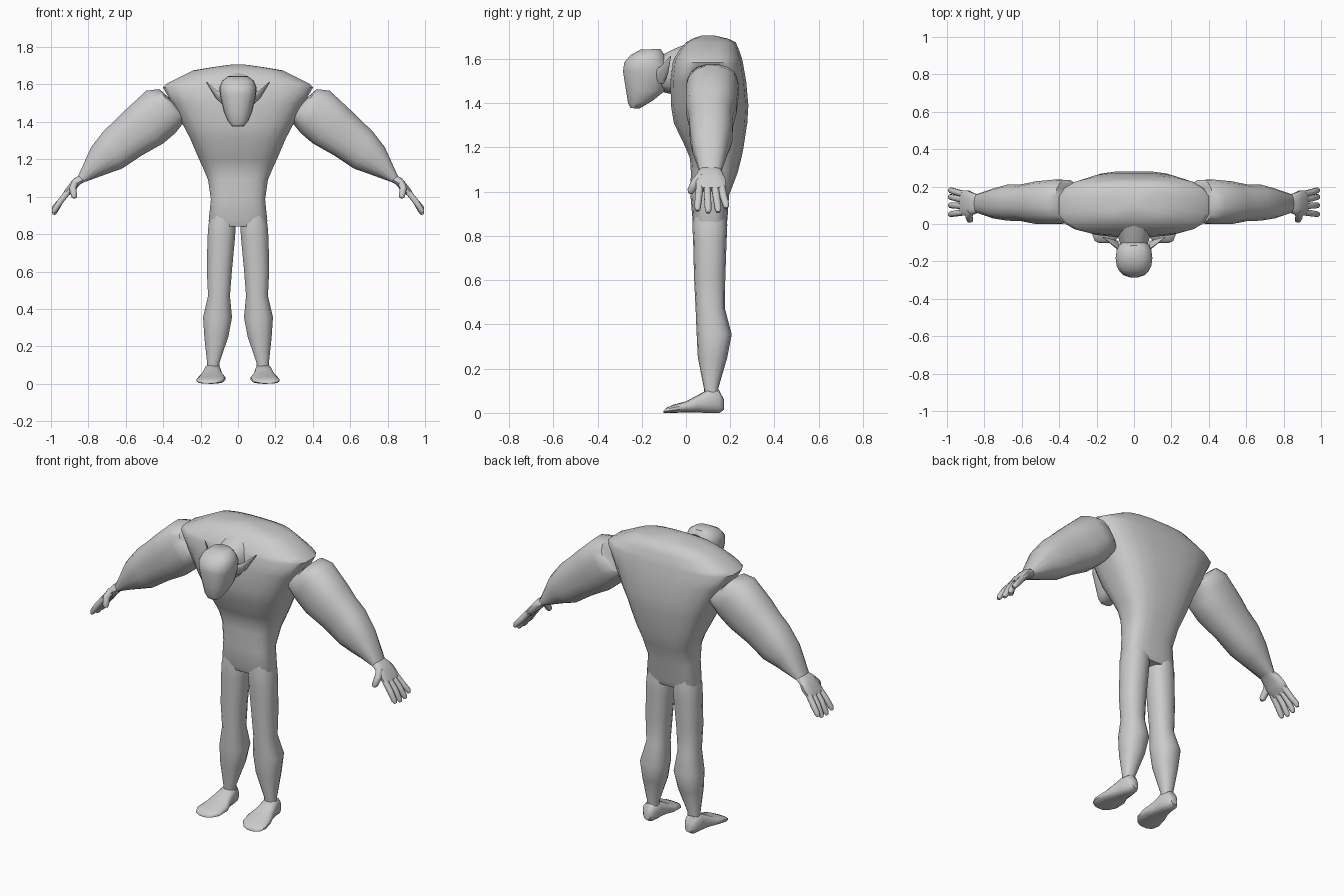
import bpy, bmesh, math
from mathutils import Vector as V

skin = bpy.data.materials.new("grey_skin")
skin.diffuse_color = (0.6, 0.6, 0.6, 1)


def loft(name, rings, n=16, power=2.4, mirror=False):
    """Skin rounded rings; each ring is two opposite points and a half-depth vector."""
    bm = bmesh.new()
    loops = []
    for p, q, w in rings:
        p, q, w = V(p), V(q), V(w)
        mid, u = (p + q) / 2, (q - p) / 2
        loop = []
        for i in range(n):
            a = 2 * math.pi * (i + 0.5) / n
            c, s = math.cos(a), math.sin(a)
            # normalise so the flat sides reach the full size
            k = max(abs(math.cos(math.pi / n)), 0.01) ** (2 / power)
            cu = math.copysign(abs(c) ** (2 / power), c) / k
            sv = math.copysign(abs(s) ** (2 / power), s) / k
            loop.append(bm.verts.new(mid + u * cu + w * sv))
        loops.append(loop)
    for a, b in zip(loops, loops[1:]):
        for i in range(n):
            j = (i + 1) % n
            bm.faces.new((a[i], a[j], b[j], b[i]))
    bm.faces.new(loops[0][::-1])
    bm.faces.new(loops[-1])
    bmesh.ops.recalc_face_normals(bm, faces=bm.faces)
    me = bpy.data.meshes.new(name)
    bm.to_mesh(me)
    bm.free()
    me.materials.append(skin)
    ob = bpy.data.objects.new(name, me)
    bpy.context.collection.objects.link(ob)
    if mirror:
        ob.modifiers.new("mirror", 'MIRROR').use_mirror_merge = False
    bpy.ops.object.select_all(action='DESELECT')
    ob.select_set(True)
    bpy.context.view_layer.objects.active = ob
    bpy.ops.object.shade_smooth_by_angle(angle=math.radians(50))
    return ob


def flat_ring(x0, x1, z, y0, y1):
    """Horizontal ring."""
    y = (y0 + y1) / 2
    return (x0, y, z), (x1, y, z), (0, (y1 - y0) / 2, 0)


def limb_ring(xa, za, xb, zb, y0, y1):
    """Ring across an arm, from its upper edge to its lower edge."""
    y = (y0 + y1) / 2
    return (xa, y, za), (xb, y, zb), (0, (y1 - y0) / 2, 0)


def side_ring(y, x0, x1, z0, z1):
    """Upright ring facing the front."""
    z = (z0 + z1) / 2
    return (x0, y, z), (x1, y, z), (0, 0, (z1 - z0) / 2)


# Torso: narrow waist widening to the hunched shoulders
torso = [(.84, .145, .04, .175), (.87, .157, .03, .187), (.985, .145, .02, .195),
         (1.09, .16, .022, .235), (1.15, .185, .018, .25), (1.2, .208, -.002, .26),
         (1.31, .255, -.055, .277), (1.39, .297, -.068, .282), (1.5, .352, -.07, .272),
         (1.585, .402, -.06, .257), (1.605, .38, -.052, .252), (1.64, .31, -.03, .24),
         (1.675, .24, .0, .225), (1.692, .14, .03, .19), (1.706, .04, .07, .13)]
loft("torso", [flat_ring(-h, h, z, a, b) for z, h, a, b in torso], 20, 2.9)

# Legs
legs = [(.02, .14, .93, .04, .175), (.012, .158, .85, .03, .185), (.016, .163, .78, .034, .182),
        (.032, .167, .61, .038, .176), (.043, .16, .47, .045, .175), (.032, .187, .355, .05, .205),
        (.052, .18, .25, .055, .185), (.1, .165, .11, .082, .145), (.1, .168, .05, .085, .15)]
loft("legs", [flat_ring(*r) for r in legs], 14, 2.3, True)

# Feet
feet = [(.172, .115, .155, .015, .06), (.15, .1, .175, 0, .1), (.1, .09, .182, 0, .105),
        (.05, .085, .195, .003, .078), (0, .068, .212, .003, .052), (-.06, .075, .222, 0, .036),
        (-.09, .1, .21, 0, .022), (-.102, .125, .185, 0, .01)]
loft("feet", [side_ring(*r) for r in feet], 14, 2.6, True)

# Arms
arms = [(.37, 1.53, .27, 1.4, .03, .21), (.42, 1.575, .295, 1.39, .005, .235),
        (.49, 1.567, .335, 1.34, 0, .237), (.6, 1.465, .4, 1.285, 0, .228),
        (.655, 1.41, .515, 1.22, .015, .212), (.715, 1.355, .62, 1.15, .018, .21),
        (.785, 1.265, .7, 1.122, .03, .19), (.855, 1.11, .815, 1.08, .06, .16)]
loft("arms", [limb_ring(*r) for r in arms], 16, 2.4, True)

# Hands: palm, four fingers, thumb
palm = [(.845, 1.115, .81, 1.085, .065, .155), (.875, 1.1, .845, 1.065, .052, .165),
        (.9, 1.07, .87, 1.035, .045, .178), (.926, 1.036, .9, 1.01, .045, .178),
        (.934, 1.02, .912, 1.0, .05, .17)]
loft("palms", [limb_ring(*r) for r in palm], 12, 2.8, True)


def digit(name, path, r):
    """Tapered finger along a path in steps down the hand."""
    pts = [V(p) for p in path]
    rings = []
    for i, p in enumerate(pts):
        d = (pts[min(i + 1, len(pts) - 1)] - pts[max(i - 1, 0)]).normalized()
        u = d.cross(V((0, 1, 0))).normalized()
        k = r * (1, 1, .9, .5)[i]
        rings.append((p - u * k, p + u * k, d.cross(u) * k))
    loft(name, rings, 8, 2.2, True)


for i, (y0, y1, drop) in enumerate([(.062, .052, .01), (.096, .1, 0), (.13, .145, .003), (.16, .181, .022)]):
    digit(f"finger_{i + 1}", [(.91, y0, 1.025), (.95, (y0 + y1) / 2, .975),
                              (.981, y1, .918 + drop), (.988, y1, .904 + drop)], .016)
digit("thumbs", [(.872, .07, 1.075), (.884, .042, 1.045), (.876, .022, 1.005), (.872, .019, .993)], .018)

# Head hanging forward, with a narrow jaw: front y, z, back y, z, half width
head = [(-.25, 1.378, -.21, 1.376, .032), (-.262, 1.4, -.15, 1.412, .055), (-.27, 1.45, -.09, 1.46, .075),
        (-.285, 1.545, -.075, 1.54, .096), (-.279, 1.585, -.085, 1.59, .097),
        (-.25, 1.618, -.1, 1.622, .084), (-.205, 1.643, -.115, 1.645, .052)]
loft("head", [((0, a, b), (0, c, d), (w, 0, 0)) for a, b, c, d, w in head], 18, 2.4)

# Neck
neck = [(-.14, .065, 1.46, 1.6), (-.05, .09, 1.44, 1.645), (.04, .13, 1.42, 1.68)]
loft("neck", [side_ring(y, -w, w, a, b) for y, w, a, b in neck], 14, 2.2)

# Pointed ears
ear = [((.075, -.13, 1.55), (.08, -.11, 1.49), (.006, .025, 0)),
       ((.115, -.105, 1.568), (.115, -.095, 1.525), (.006, .018, 0)),
       ((.168, -.07, 1.614), (.168, -.07, 1.61), (.001, .002, 0))]
loft("ears", ear, 8, 2, True)
